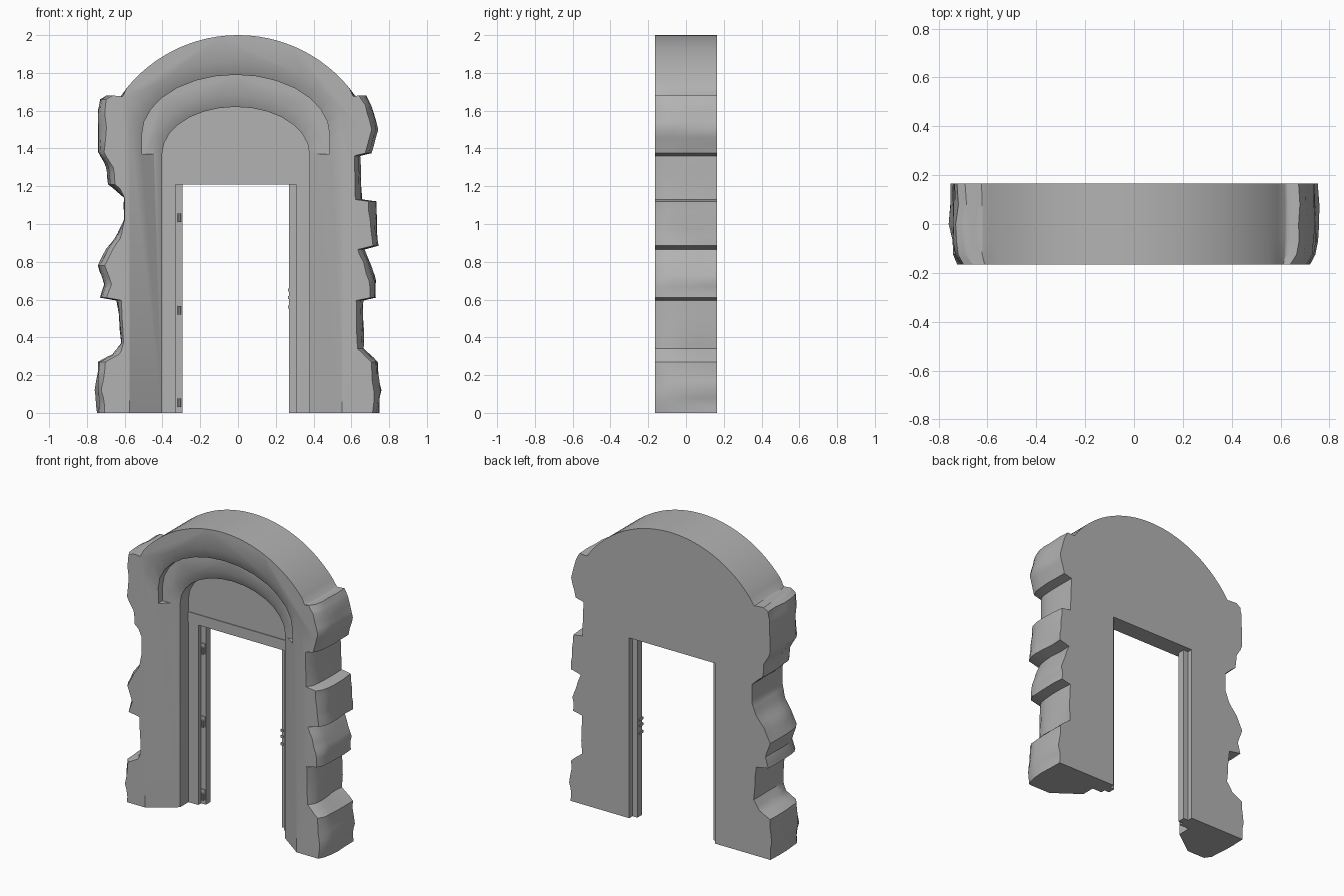
import bpy, bmesh, math
from mathutils import Vector, noise

if "Cube" in bpy.data.objects:
    bpy.data.objects.remove(bpy.data.objects["Cube"], do_unlink=True)

stone = bpy.data.materials.new("grey stone")
stone.use_nodes = True
GREY = (0.45, 0.45, 0.45, 1)
stone.diffuse_color = GREY
stone.node_tree.nodes["Principled BSDF"].inputs["Base Color"].default_value = GREY

FRONT, BACK = -0.165, 0.165
CX = -0.012          # centre line of the doorway


def loft(name, rings):
    """Closed solid through rings of (x, y, z) points."""
    bm = bmesh.new()
    loops = [[bm.verts.new(p) for p in ring] for ring in rings]
    n = len(loops[0])
    for a, b in zip(loops, loops[1:]):
        for i in range(n):
            j = (i + 1) % n
            bm.faces.new((a[i], a[j], b[j], b[i]))
    bm.faces.new(loops[0])
    bm.faces.new(loops[-1])
    bmesh.ops.recalc_face_normals(bm, faces=bm.faces[:])
    mesh = bpy.data.meshes.new(name)
    bm.to_mesh(mesh)
    bm.free()
    mesh.materials.append(stone)
    ob = bpy.data.objects.new(name, mesh)
    bpy.context.collection.objects.link(ob)
    return ob


def prism(name, outline, y0, y1):
    return loft(name, [[(x, y, z) for x, z in outline] for y in (y0, y1)])


def box(name, x0, x1, y0, y1, z0, z1):
    return prism(name, [(x0, z0), (x1, z0), (x1, z1), (x0, z1)], y0, y1)


def arch(half, spring, peak, bottom, n=14):
    """Outline of an arched opening, as (x, z) points."""
    curve = [(CX - half * math.cos(math.pi * i / n),
              spring + (peak - spring) * math.sin(math.pi * i / n)) for i in range(n + 1)]
    return [(CX - half, bottom)] + curve + [(CX + half, bottom)]


def cut(ob, cutter):
    mod = ob.modifiers.new("cut", "BOOLEAN")
    mod.operation, mod.solver, mod.object = "DIFFERENCE", "EXACT", cutter
    bpy.ops.object.select_all(action="DESELECT")
    bpy.context.view_layer.objects.active = ob
    ob.select_set(True)
    bpy.ops.object.modifier_apply(modifier=mod.name)
    bpy.data.objects.remove(cutter, do_unlink=True)


# Ragged outline of the wall: left edge upward, round top, right edge downward
left_edge = [(-.75, 0), (-.76, .12), (-.745, .27), (-.67, .31), (-.62, .37), (-.645, .595),
             (-.735, .61), (-.71, .68), (-.745, .78), (-.70, .87), (-.64, .95), (-.605, 1.02),
             (-.605, 1.14), (-.69, 1.21), (-.70, 1.3), (-.745, 1.38), (-.745, 1.58),
             (-.735, 1.66), (-.70, 1.68), (-.63, 1.675)]
right_edge = [(.63, 1.675), (.68, 1.68), (.71, 1.63), (.745, 1.5), (.71, 1.375), (.65, 1.36),
              (.66, 1.13), (.735, 1.12), (.74, .97), (.75, .885), (.67, .865), (.70, .8),
              (.735, .70), (.735, .61), (.665, .595), (.67, .34), (.745, .27), (.76, .12), (.75, 0)]


def subdivide(points, parts=3):
    out = []
    for (x0, z0), (x1, z1) in zip(points, points[1:]):
        out += [(x0 + (x1 - x0) * k / parts, z0 + (z1 - z0) * k / parts) for k in range(parts)]
    return out + [points[-1]]


R = 0.76
SPAN = math.asin(0.62 / R)
top = [(R * math.sin(t), 2 - R + R * math.cos(t))
       for t in (SPAN * (i / 14 - 1) for i in range(29))]
outline = subdivide(left_edge) + top + subdivide(right_edge)

# Wall body: the ragged sides wander in depth and round off toward the front
rings = []
for y, inset in ((BACK, .004), (.08, 0), (0, 0), (-.07, .004), (-.125, .012), (FRONT, .035)):
    ring = []
    for x, z in outline:
        rough = max(0.0, min(1.0, (abs(x) - .6) / .06)) if z < 1.69 else 0.0
        wobble = noise.noise(Vector((x * 3, y * 7, z * 7))) * .022
        ring.append((x - math.copysign(rough * (inset + abs(wobble)), x), y, z))
    rings.append(ring)
wall = loft("stone_wall", rings)

# Splayed reveal around the opening
outer = arch(.5625, 1.5, 1.865, -.1)
inner = arch(.39, 1.37, 1.62, -.1)
INNER_Y = -.04
t = .15
flare = [(a[0] + (a[0] - b[0]) * t, a[1] + (a[1] - b[1]) * t) for a, b in zip(outer, inner)]
flare_y = FRONT + (FRONT - INNER_Y) * t
cut(wall, loft("splay_cutter", [[(x, flare_y, z) for x, z in flare],
                               [(x, INNER_Y, z) for x, z in inner]]))

# Stepped niche in the arch, arched door recess and doorway
cut(wall, prism("niche_cutter", arch(.4975, 1.47, 1.79, 1.37), -.3, -.072))
cut(wall, prism("recess_cutter", inner, -.06, .05))
DOOR_HALF, STOP_HALF, HEAD = .318, .282, 1.21
cut(wall, box("door_cutter", CX - DOOR_HALF, CX + DOOR_HALF, -.3, .3, -.1, HEAD))

# Lintel band under the tympanum
box("lintel_band", CX - .389, CX + .389, .045, .055, HEAD, 1.28)

# Door stops on both jambs
for side, name in ((-1, "right"), (1, "left")):
    box(name + "_door_stop", CX + side * STOP_HALF, CX + side * (DOOR_HALF + .005),
        .08, .13, 0, HEAD)

# Hinges on one stop: plate with a knuckle
for i, z in enumerate((.06, .55, 1.04)):
    x = CX - .3
    box(f"hinge_plate_{i}", x - .014, x + .014, .074, .082, z - .03, z + .04)
    knuckle = [(x + .009 * math.cos(a), .072 + .009 * math.sin(a))
               for a in (k * math.pi / 4 for k in range(8))]
    loft(f"hinge_knuckle_{i}", [[(px, py, h) for px, py in knuckle]
                                for h in (z - .03, z + .015)])

# Latch keeps on the opposite stop
for i, z in enumerate((.56, .61, .65)):
    x = CX + STOP_HALF
    box(f"latch_keep_{i}", x - .006, x + .012, .074, .115, z - .008, z + .008)

# Smooth shading with sharp edges kept
for ob in [wall]:
    bpy.ops.object.select_all(action="DESELECT")
    ob.select_set(True)
    bpy.context.view_layer.objects.active = ob
    bpy.ops.object.shade_smooth_by_angle(angle=math.radians(35))
